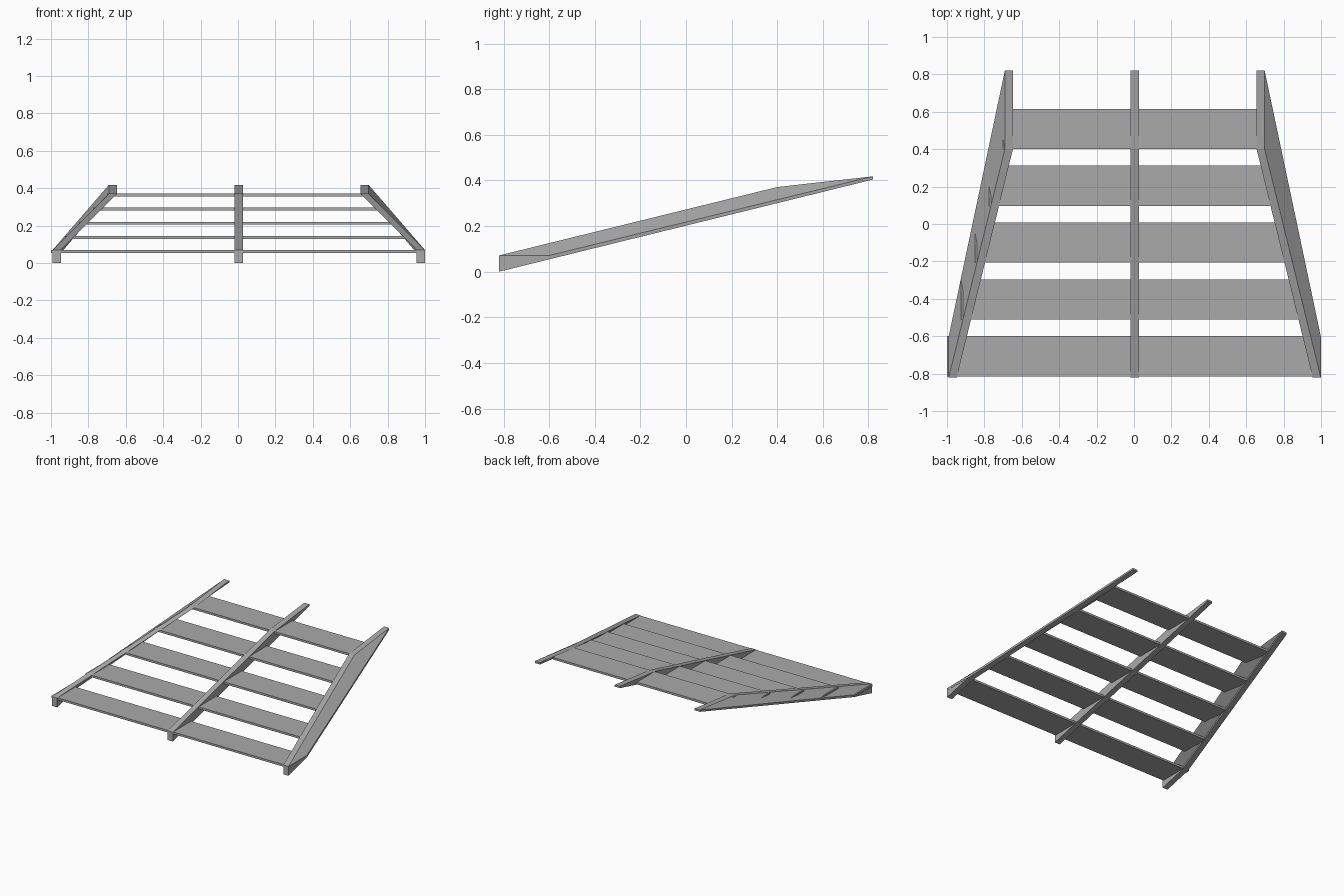
import bpy
import bmesh

if "Cube" in bpy.data.objects:
    bpy.data.objects.remove(bpy.data.objects["Cube"])

grey = bpy.data.materials.new("plain_grey")
grey.diffuse_color = (0.4, 0.4, 0.4, 1)
grey.use_nodes = True
grey.node_tree.nodes["Principled BSDF"].inputs["Base Color"].default_value = grey.diffuse_color


def add_mesh(name, bm):
    bmesh.ops.recalc_face_normals(bm, faces=bm.faces)
    mesh = bpy.data.meshes.new(name)
    bm.to_mesh(mesh)
    bm.free()
    mesh.materials.append(grey)
    obj = bpy.data.objects.new(name, mesh)
    bpy.context.collection.objects.link(obj)
    return obj


def board(name, x0, x1, y0, y1, z0, z1):
    bm = bmesh.new()
    bmesh.ops.create_cube(bm, size=1)
    for v in bm.verts:
        v.co.x = x1 if v.co.x > 0 else x0
        v.co.y = y1 if v.co.y > 0 else y0
        v.co.z = z1 if v.co.z > 0 else z0
    add_mesh(name, bm)


# Stringer outline (y, z): foot, lower toe, tread corner, head bottom,
# head top, upper shoulder, front top
FOOT, TOE, CORNER = (-0.82, 0), (-0.6, 0.054), (-0.6, 0.071)
HEAD_LOW, HEAD_TOP = (0.82, 0.404), (0.82, 0.418)
SHOULDER, FRONT = (0.4, 0.371), (-0.82, 0.071)
OUTLINE = [FOOT, TOE, CORNER, HEAD_LOW, HEAD_TOP, SHOULDER, FRONT]
# Each side is a front panel, a lower strip and an upper strip
PANELS = [(0, 1, 2, 6), (1, 3, 4, 2), (2, 4, 5, 6)]
RIM = [0, 1, 3, 4, 5, 6]


def stringer(name, x_front, x_back, width):
    """Beam whose front end sits at x_front and whose head sits at x_back."""
    bm = bmesh.new()
    sides = []
    for off in (-width / 2, width / 2):
        sides.append([bm.verts.new(((x_front if i in (0, 1, 2, 6) else x_back) + off, y, z))
                      for i, (y, z) in enumerate(OUTLINE)])
    for side in sides:
        for p in PANELS:
            bm.faces.new([side[i] for i in p])
    for a, b in zip(RIM, RIM[1:] + RIM[:1]):
        bm.faces.new((sides[0][a], sides[0][b], sides[1][b], sides[1][a]))
    add_mesh(name, bm)


# Two splayed side beams and a straight centre beam
stringer("left_stringer", -0.969, -0.669, 0.043)
stringer("centre_stringer", 0.004, 0.004, 0.043)
stringer("right_stringer", 0.977, 0.677, 0.043)

# Treads climbing toward the back, each narrower than the last
for k in range(5):
    y, z = -0.815 + 0.304 * k, 0.055 + 0.075 * k
    right = 1.0 if k == 0 else 0.99 - 0.075 * k
    board(f"tread_{k + 1}", -1 + 0.075 * k, right, y, y + 0.215, z, z + 0.016)
